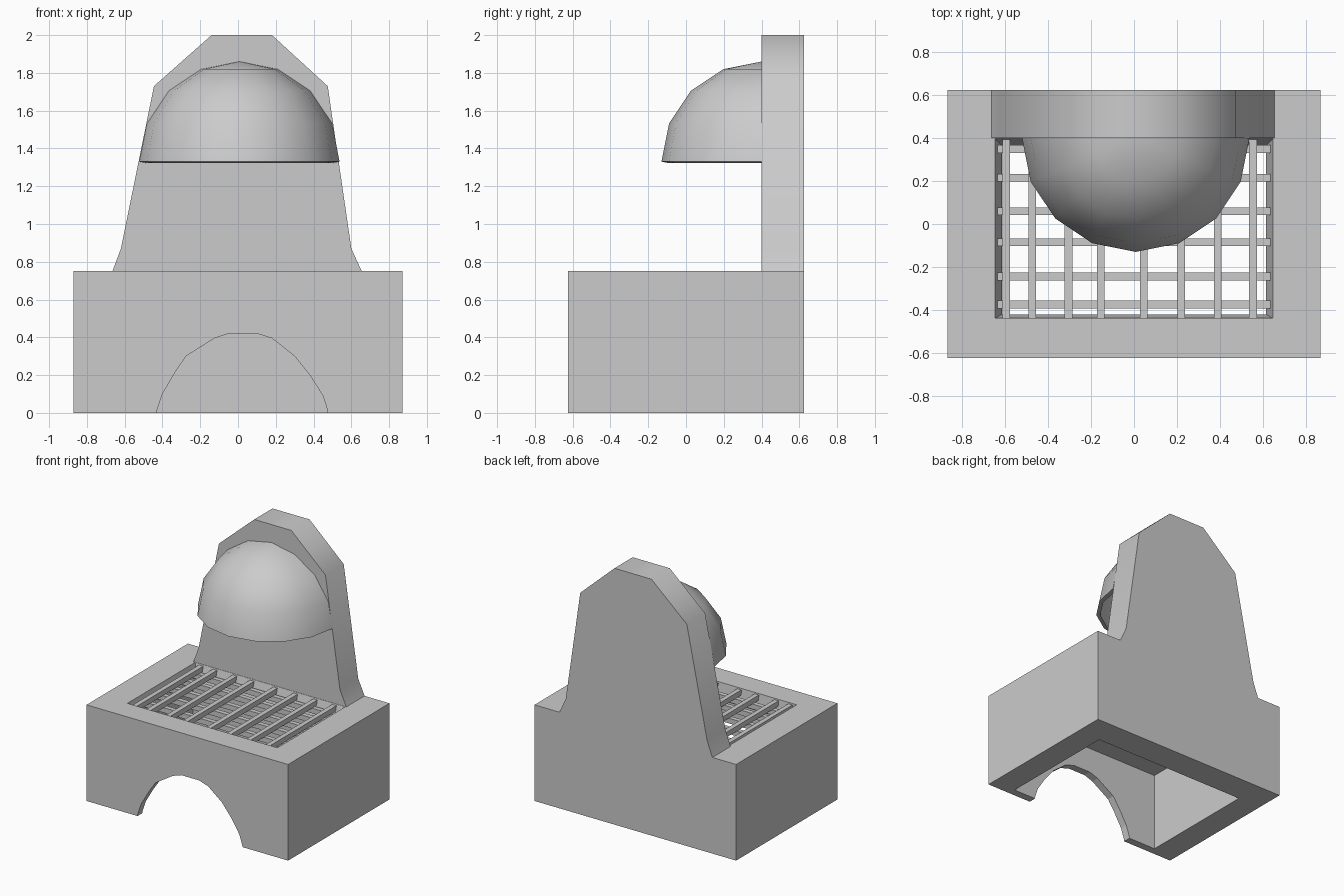
import bpy, bmesh, math
from mathutils import Vector

if "Cube" in bpy.data.objects:
    bpy.data.objects.remove(bpy.data.objects["Cube"])

grey = bpy.data.materials.new("stone_grey")
grey.use_nodes = True
grey.diffuse_color = (0.6, 0.6, 0.6, 1)
grey.node_tree.nodes["Principled BSDF"].inputs["Base Color"].default_value = (0.6, 0.6, 0.6, 1)


def finish(name, bm):
    bmesh.ops.recalc_face_normals(bm, faces=bm.faces)
    mesh = bpy.data.meshes.new(name)
    bm.to_mesh(mesh)
    bm.free()
    mesh.materials.append(grey)
    obj = bpy.data.objects.new(name, mesh)
    bpy.context.collection.objects.link(obj)
    return obj


def add_box(bm, low, high):
    low, high = Vector(low), Vector(high)
    verts = bmesh.ops.create_cube(bm, size=1)["verts"]
    for v in verts:
        v.co = (low + high) / 2 + v.co * (high - low)
    return verts


def box(name, low, high):
    bm = bmesh.new()
    add_box(bm, low, high)
    return finish(name, bm)


def prism(name, profile, y0, y1):
    """Extrude an x-z outline along y."""
    bm = bmesh.new()
    face = bm.faces.new([bm.verts.new((x, y0, z)) for x, z in profile])
    out = bmesh.ops.extrude_face_region(bm, geom=[face])["geom"]
    for v in out:
        if isinstance(v, bmesh.types.BMVert):
            v.co.y = y1
    return finish(name, bm)


def activate(obj):
    bpy.ops.object.select_all(action="DESELECT")
    obj.select_set(True)
    bpy.context.view_layer.objects.active = obj


def cut(obj, cutter):
    mod = obj.modifiers.new("cut", "BOOLEAN")
    mod.operation = "DIFFERENCE"
    mod.solver = "EXACT"
    mod.object = cutter
    activate(obj)
    bpy.ops.object.modifier_apply(modifier=mod.name)
    bpy.data.objects.remove(cutter)


# Hollow base with an arched mouth
base = box("base", (-0.87, -0.625, 0), (0.87, 0.625, 0.75))
cut(base, box("lower_cavity", (-0.67, -0.565, -0.1), (0.67, 0.4, 0.62)))

# Tapered top opening
bm = bmesh.new()
for v in add_box(bm, (-0.65, -0.44, 0.6), (0.65, 0.4, 0.75)):
    if v.co.z < 0.7:
        v.co.x *= 0.94
        v.co.y += 0.02 if v.co.y < 0 else -0.04
    else:
        v.co.z += 0.01
cut(base, finish("top_opening", bm))

arch = [(-0.43, -0.1), (-0.43, 0.01), (-0.4, 0.1), (-0.33, 0.22), (-0.275, 0.3),
        (-0.125, 0.395), (-0.05, 0.42), (0.1, 0.42), (0.18, 0.395), (0.3, 0.3),
        (0.38, 0.2), (0.45, 0.09), (0.475, 0.01), (0.475, -0.1)]
cut(base, prism("arch_cutter", arch, -0.8, -0.5))

# Chimney slab at the back
chimney = prism("chimney", [
    (-0.665, 0.75), (-0.62, 0.87), (-0.445, 1.73), (-0.14, 2), (0.18, 2),
    (0.475, 1.73), (0.6, 0.87), (0.655, 0.75)], 0.4, 0.625)

# Open quarter-sphere hood
bm = bmesh.new()
bmesh.ops.create_uvsphere(bm, u_segments=16, v_segments=8, radius=0.53)
for normal in ((0, 0, -1), (0, 1, 0)):
    bmesh.ops.bisect_plane(bm, geom=bm.verts[:] + bm.edges[:] + bm.faces[:], dist=0.0001,
                           plane_co=(0, 0, 0), plane_no=normal, clear_outer=True)
bmesh.ops.translate(bm, verts=bm.verts, vec=(0.008, 0.4, 1.33))
hood = finish("hood", bm)
# Make sure the shell faces outwards before thickening it inwards
if sum((p.center - Vector((0, 0.4, 1.33))).dot(p.normal) for p in hood.data.polygons) < 0:
    hood.data.flip_normals()
solid = hood.modifiers.new("shell", "SOLIDIFY")
solid.thickness = 0.03
solid.offset = -1
activate(hood)
bpy.ops.object.modifier_apply(modifier=solid.name)

# Grate: long bars resting on cross bars
bm = bmesh.new()
for x in (-0.595, -0.475, -0.305, -0.155, 0.045, 0.22, 0.39, 0.555):
    add_box(bm, (x - 0.018, -0.44, 0.7), (x + 0.018, 0.4, 0.74))
finish("grate_long_bars", bm)
bm = bmesh.new()
for y in (-0.375, -0.245, -0.085, 0.06, 0.215, 0.35):
    add_box(bm, (-0.643, y - 0.018, 0.66), (0.648, y + 0.018, 0.7))
finish("grate_cross_bars", bm)

# Soft shading on the rounded parts
for obj in (chimney, hood):
    activate(obj)
    bpy.ops.object.shade_smooth_by_angle(angle=math.radians(45))
